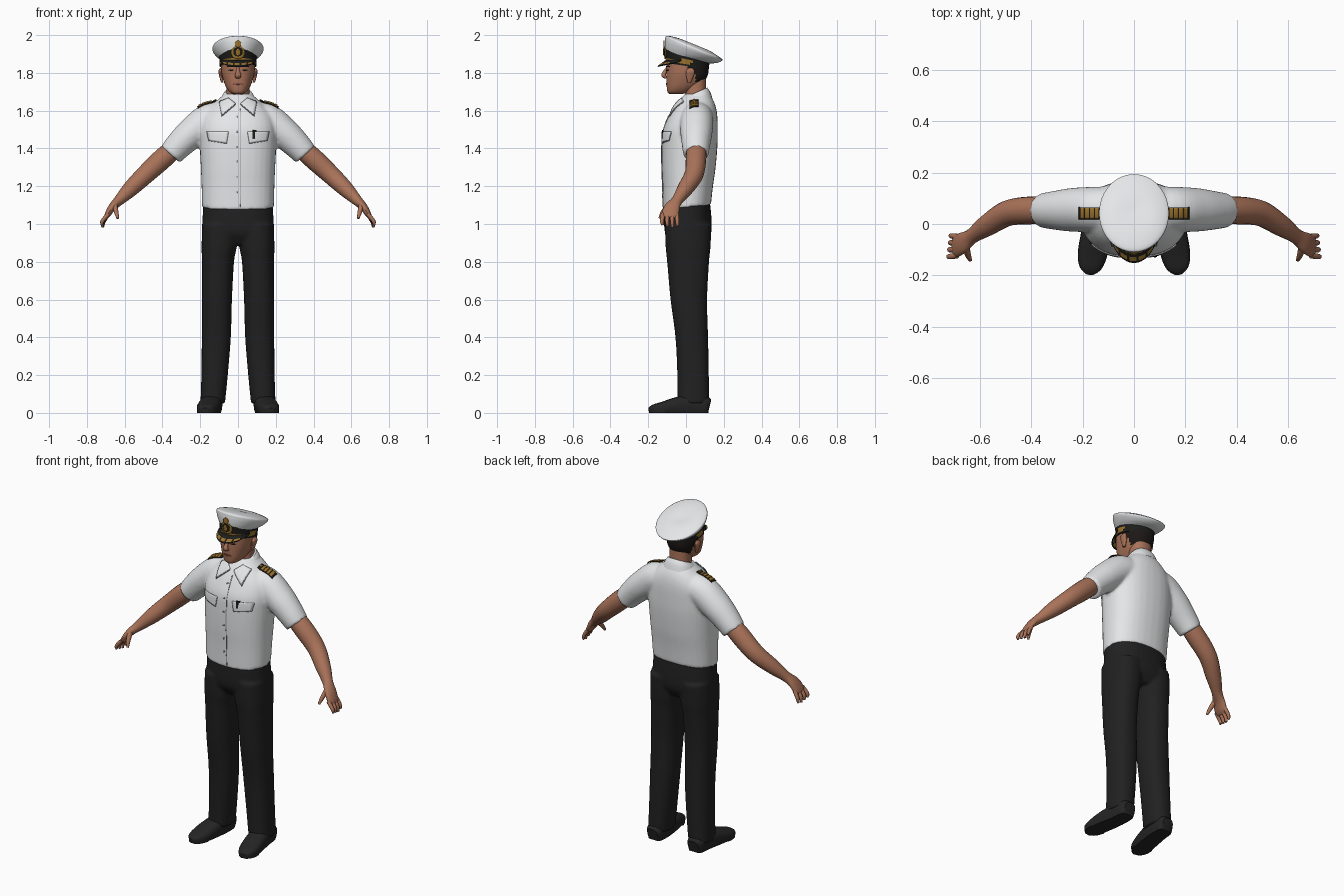
import bpy, bmesh, math
from mathutils import Vector as V
from mathutils.bvhtree import BVHTree

if "Cube" in bpy.data.objects:
    bpy.data.objects.remove(bpy.data.objects["Cube"])


def material(name, *rgb):
    m = bpy.data.materials.new(name)
    m.use_nodes = True
    m.diffuse_color = (*rgb, 1)
    bsdf = m.node_tree.nodes["Principled BSDF"]
    bsdf.inputs["Base Color"].default_value = (*rgb, 1)
    bsdf.inputs["Roughness"].default_value = .7
    return m


WHITE = material("white cloth", .78, .79, .8)
SEAM = material("grey seam", .3, .31, .32)
TROUSER = material("trouser black", .015, .015, .016)
LEATHER = material("shoe black", .018, .018, .018)
BLACK = material("cap black", .012, .012, .011)
SKIN = material("skin", .4, .17, .1)
LIP = material("lip", .24, .08, .055)
HAIR = material("dark hair", .012, .009, .008)
GOLD = material("gold braid", .33, .17, .025)
made = []
SIDES = (("left", 1), ("right", -1))


# ---- shape helpers ----
def ease(rows, k=5):
    """Smooth spline through rows of numbers."""
    out = []
    for i in range(len(rows) - 1):
        a, b, c, d = (rows[min(max(i + j, 0), len(rows) - 1)] for j in (-1, 0, 1, 2))
        for s in range(k):
            t = s / k
            out.append([q + .5 * t * (r - p + t * (2 * p - 5 * q + 4 * r - w + t * (3 * (q - r) + w - p)))
                        for p, q, r, w in zip(a, b, c, d)])
    return out + [list(rows[-1])]


def oval(c, a, b, n, power):
    pts = []
    for i in range(n):
        t = math.tau * i / n
        u, v = math.cos(t), math.sin(t)
        pts.append(c + a * math.copysign(abs(u) ** (2 / power), u)
                   + b * math.copysign(abs(v) ** (2 / power), v))
    return pts


def skin_rings(rings):
    n = len(rings[0])
    faces = [(j * n + i, j * n + (i + 1) % n, (j + 1) * n + (i + 1) % n, (j + 1) * n + i)
             for j in range(len(rings) - 1) for i in range(n)]
    last = (len(rings) - 1) * n
    faces += [tuple(range(n))[::-1], tuple(range(last, last + n))]
    return [p for r in rings for p in r], faces


def stack(rows, n=32, power=2.3):
    """Rows: x, half width, front y, back y, front z (, back z)."""
    rows = ease([r if len(r) == 6 else r + r[-1:] for r in rows])
    return skin_rings([oval(V((x, (f + b) / 2, (zf + zb) / 2)), V((w, 0, 0)),
                            V((0, b - f, zb - zf)) / 2, n, power)
                       for x, w, f, b, zf, zb in rows])


def tube(rows, ref=(0, 1, 0), n=20, power=2):
    """Rows: centre x, y, z, radius across ref, radius along ref."""
    rows = ease(rows)
    c = [V(r[:3]) for r in rows]
    rings = []
    for i, r in enumerate(rows):
        t = (c[min(i + 1, len(c) - 1)] - c[max(i - 1, 0)]).normalized()
        b = V(ref)
        b = (b - t * b.dot(t)).normalized()
        rings.append(oval(c[i], b.cross(t) * r[3], b * r[4], n, power))
    return skin_rings(rings)


def flip(data, s):
    return [V((p.x * s, p.y, p.z)) for p in data[0]], data[1]


def merge(*parts):
    verts, faces = [], []
    for v, f in parts:
        faces += [tuple(i + len(verts) for i in q) for q in f]
        verts += v
    return verts, faces


def build(name, data, *mats, rule=None, closed=True):
    me = bpy.data.meshes.new(name)
    me.from_pydata(*[data[0], [], data[1]])
    if closed:
        bm = bmesh.new()
        bm.from_mesh(me)
        bmesh.ops.recalc_face_normals(bm, faces=bm.faces)
        bm.to_mesh(me)
        bm.free()
    for m in mats:
        me.materials.append(m)
    if rule:
        for p in me.polygons:
            p.material_index = int(rule(p.center))
    ob = bpy.data.objects.new(name, me)
    bpy.context.collection.objects.link(ob)
    made.append(ob)
    return ob


def fuse(ob):
    """Blend overlapping volumes into one soft skin."""
    m = ob.modifiers.new("fuse", 'REMESH')
    m.mode, m.voxel_size, m.use_smooth_shade = 'VOXEL', .009, True
    m = ob.modifiers.new("soften", 'SMOOTH')
    m.factor, m.iterations = .5, 5


def surface(ob):
    bpy.context.view_layer.update()
    return BVHTree.FromObject(ob, bpy.context.evaluated_depsgraph_get())


def box(u, v, w, h):
    return (u - w, v - h), (u + w, v - h), (u + w, v + h), (u - w, v + h)


def drape(name, bvh, mat, corners, lift=.003, disc=False, down=False, k=8):
    """Lay a thin four-cornered or oval plate on a surface."""
    p = [V(c) for c in corners]
    d = V((0, 0, -1)) if down else V((0, 1, 0))
    verts, hit = [], V((0, 0, 0))
    for j in range(k + 1):
        for i in range(k + 1):
            s, t = 2 * i / k - 1, 2 * j / k - 1
            if disc:
                s, t = s * math.sqrt(1 - t * t / 2), t * math.sqrt(1 - s * s / 2)
            s, t = (s + 1) / 2, (t + 1) / 2
            q = p[0].lerp(p[1], s).lerp(p[3].lerp(p[2], s), t)
            o = V((q.x, q.y, 3)) if down else V((q.x, -1, q.y))
            hit = bvh.ray_cast(o, d)[0] or hit
            verts.append(hit - d * lift)
    n = k + 1
    faces = [(j * n + i, j * n + i + 1, (j + 1) * n + i + 1, (j + 1) * n + i)
             for j in range(k) for i in range(k)]
    ob = build(name, (verts, faces), mat, closed=False)
    m = ob.modifiers.new("thickness", 'SOLIDIFY')
    m.thickness, m.offset = .003, 0


# ---- trousers and shoes ----
hips = stack([(0, .182, -.112, .125, 1.13), (0, .188, -.116, .135, 1.03),
              (0, .188, -.11, .133, .95), (0, .15, -.07, .1, .89)])
leg = stack([(.096, .093, -.112, .135, 1), (.1, .093, -.108, .13, .88), (.106, .085, -.1, .122, .8),
             (.112, .08, -.082, .112, .6), (.115, .077, -.056, .117, .4),
             (.124, .07, -.046, .121, .2), (.134, .065, -.045, .122, .05)])
fuse(build("trousers", merge(hips, flip(leg, 1), flip(leg, -1)), TROUSER))
shoe = tube([(.135, .125, .035, .035, .035), (.135, .1, .04, .05, .05), (.138, .03, .045, .055, .055),
             (.15, -.05, .038, .058, .045), (.162, -.12, .025, .057, .035),
             (.17, -.17, .02, .043, .025), (.174, -.195, .015, .015, .012)], ref=(0, 0, 1), power=2.6)
for p in shoe[0]:
    p.z = max(p.z, 0) if p.z > .012 else 0
for side, s in SIDES:
    build(side + "_shoe", flip(shoe, s), LEATHER)

# ---- shirt ----
torso = stack([(0, .19, -.122, .132, 1.075, 1.1), (0, .193, -.124, .143, 1.2), (0, .197, -.128, .157, 1.3),
               (0, .203, -.128, .167, 1.42), (0, .203, -.122, .168, 1.5), (0, .188, -.092, .166, 1.57),
               (0, .15, -.062, .158, 1.62), (0, .105, -.03, .142, 1.66), (0, .07, -.005, .12, 1.69)])
sleeve = tube([(.06, .06, 1.565, .08, .085), (.15, .057, 1.55, .09, .088), (.24, .055, 1.485, .083, .085),
               (.31, .053, 1.42, .074, .075), (.357, .053, 1.368, .066, .067)], n=28)
shirt = build("shirt", merge(torso, flip(sleeve, 1), flip(sleeve, -1)), WHITE)
fuse(shirt)
cloth = surface(shirt)
build("collar", stack([(0, .1, -.05, .14, 1.615, 1.665), (0, .085, -.035, .128, 1.65, 1.7),
                       (0, .07, -.012, .112, 1.668, 1.722)]), WHITE)
drape("placket_seam", cloth, SEAM, box(.012, 1.35, .002, .26), .002)
for i in range(6):
    drape("shirt_button", cloth, SEAM, box(-.004, 1.17 + i * .08, .005, .005), disc=True, k=4)
for side, s in SIDES:
    drape(side + "_collar_shade", cloth, SEAM,
          [(s * x, z) for x, z in ((.012, 1.632), (.086, 1.57), (.1, 1.645), (.05, 1.665))], .005)
    drape(side + "_collar_point", cloth, WHITE,
          [(s * x, z) for x, z in ((.012, 1.638), (.084, 1.578), (.098, 1.65), (.05, 1.668))], .009)
    for part, mat, drop, lift in (("seam", SEAM, 0, .003), ("flap", WHITE, .004, .006)):
        drape(side + "_pocket_" + part, cloth, mat,
              [(s * x, z + drop) for x, z in ((.06, 1.425), (.155, 1.44), (.165, 1.485), (.05, 1.485))], lift)
    drape(side + "_shoulder_board", cloth, BLACK, box(s * .165, .042, .05, .023), .006, down=True)
    for i in range(4):
        drape(side + "_rank_bar", cloth, GOLD, box(s * (.144 + i * .019), .042, .0075, .021), .01, down=True)
    drape(side + "_board_button", cloth, GOLD, box(s * .124, .042, .007, .009), .01, disc=True, down=True)
drape("pen", cloth, BLACK, box(.083, 1.475, .006, .022), .01)
drape("pen_clip", cloth, BLACK, box(.089, 1.492, .009, .005), .01)

# ---- arms and hands ----
arm = tube([(.32, .055, 1.415, .05, .05), (.4, .053, 1.345, .055, .054), (.49, .042, 1.262, .05, .05),
            (.57, -.005, 1.185, .042, .042), (.63, -.047, 1.125, .028, .03),
            (.665, -.072, 1.09, .021, .041), (.69, -.085, 1.05, .016, .044), (.7, -.087, 1.032, .01, .036)])
digits = [tube([(.687, -.05 - i * .024, 1.052, .011, .012), (.709 + .003 * i, -.046 - i * .027, 1.015, .01, .0105),
                (.714 + .002 * i, -.046 - i * .026, .982 + .006 * abs(i - 1), .006, .007)], n=10)
          for i in range(4)]
digits.append(tube([(.653, -.09, 1.1, .014, .016), (.645, -.12, 1.065, .012, .013),
                    (.636, -.14, 1.03, .007, .007)], n=10))
for side, s in SIDES:
    build(side + "_arm", flip(arm, s), SKIN)
    build(side + "_fingers", flip(merge(*digits), s), SKIN)

# ---- head ----
build("neck", stack([(0, .064, -.005, .11, 1.62), (0, .06, -.004, .106, 1.7), (0, .06, -.01, .105, 1.78)]), SKIN)
head = build("head", stack([(0, .025, -.088, -.02, 1.688), (0, .045, -.098, .02, 1.7), (0, .063, -.102, .06, 1.725),
                            (0, .077, -.104, .1, 1.76), (0, .087, -.104, .118, 1.8),
                            (0, .09, -.102, .12, 1.85), (0, .088, -.095, .113, 1.9)], n=64),
             SKIN, HAIR, rule=lambda c: c.z > 1.75 and c.y > .05 - max(0, c.z - 1.79))
build("nose", tube([(0, -.098, 1.828, .007, .008), (0, -.112, 1.805, .01, .011),
                    (0, -.118, 1.786, .012, .017), (0, -.104, 1.774, .006, .013)], ref=(1, 0, 0)), SKIN)
face = surface(head)
drape("mouth", face, LIP, box(0, 1.742, .025, .005), .002, disc=True)
for side, s in SIDES:
    drape(side + "_eye", face, HAIR, box(s * .036, 1.815, .013, .004), .002, disc=True)
    drape(side + "_brow", face, HAIR, box(s * .038, 1.834, .02, .004), .002, disc=True)
    build(side + "_ear", flip(stack([(.084, .006, .008, .026, 1.75), (.09, .01, 0, .042, 1.785),
                                     (.094, .01, 0, .046, 1.81), (.091, .004, .015, .035, 1.826)], n=14), s), SKIN)

# ---- cap ----
band = stack([(0, .097, -.106, .12, 1.852, 1.82), (0, .1, -.111, .126, 1.925, 1.86)], n=48, power=2)


def strap(c):
    height = c.z - 1.852 + .14 * (c.y + .106)
    return c.y < .03 and .014 < height < .03


build("cap_band", band, BLACK, GOLD, rule=strap)
crown = stack([(0, .1, -.108, .126, 1.915, 1.85), (0, .119, -.112, .165, 1.945, 1.853),
               (0, .135, -.11, .192, 1.98, 1.866), (0, .128, -.1, .183, 1.996, 1.88),
               (0, .08, -.04, .12, 1.984, 1.92), (0, .015, .025, .055, 1.958, 1.943)], n=48, power=2)
cap = build("cap_crown", crown, WHITE)
steps, rows = 28, (0, .3, .5, .85, 1)
verts = []
for t in rows:
    for i in range(steps + 1):
        a = math.radians(-75 + 150 * i / steps)
        reach = math.cos(a) * t
        verts.append(V((.097 * math.sin(a), .007 - .112 * math.cos(a) - .045 * reach, 1.867 - .033 * reach)))
n = steps + 1
faces = [(j * n + i, j * n + i + 1, (j + 1) * n + i + 1, (j + 1) * n + i)
         for j in range(len(rows) - 1) for i in range(steps)]
visor = build("cap_visor", (verts, faces), BLACK, GOLD, closed=False)
for f in visor.data.polygons:
    row, col = divmod(f.index, steps)
    f.material_index = int(row == 2 and col % 4 != 3 and 3 < col < steps - 4)
m = visor.modifiers.new("thickness", 'SOLIDIFY')
m.thickness, m.offset = .005, 0

# ---- cap badge ----
shell = build("badge_base", merge(band, crown), BLACK)
front = surface(shell)
made.remove(shell)
bpy.data.objects.remove(shell)
drape("badge_wreath", front, GOLD, box(0, 1.908, .036, .034), .004, disc=True)
drape("badge_field", front, BLACK, box(0, 1.912, .024, .024), .007, disc=True)
drape("badge_emblem", front, GOLD, box(0, 1.91, .011, .019), .01, disc=True)
drape("badge_crest", front, GOLD, box(0, 1.953, .017, .018), .005, disc=True)

# ---- smooth shading with crisp edges ----
bpy.ops.object.select_all(action='DESELECT')
for ob in made:
    ob.select_set(True)
bpy.context.view_layer.objects.active = made[0]
bpy.ops.object.shade_smooth_by_angle(angle=math.radians(40))
